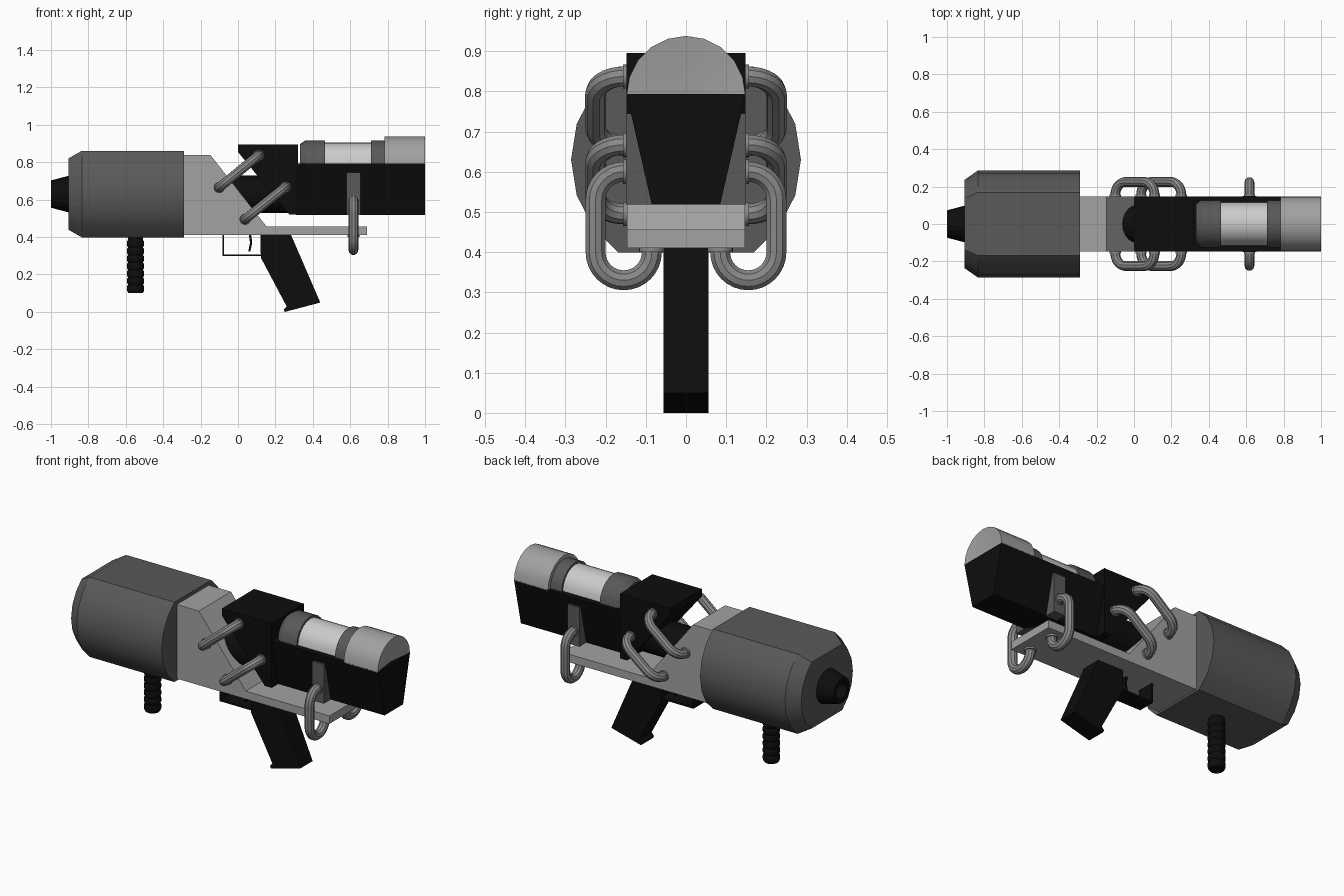
import bpy, bmesh
from math import sin, cos, pi, radians
from mathutils import Vector

if "Cube" in bpy.data.objects:
    bpy.data.objects.remove(bpy.data.objects["Cube"])


def material(name, v):
    m = bpy.data.materials.new(name)
    m.diffuse_color = (v, v, v, 1)
    m.use_nodes = True
    m.node_tree.nodes["Principled BSDF"].inputs["Base Color"].default_value = m.diffuse_color
    return m


BLACK = material("black", 0.004)
DARK = material("dark_grey", 0.1)
PIPE = material("pipe_grey", 0.25)
BODY = material("body_grey", 0.36)
LIGHT = material("light_grey", 0.6)


def finish(name, bm, mat, smooth=False):
    bmesh.ops.remove_doubles(bm, verts=bm.verts, dist=1e-5)
    bmesh.ops.recalc_face_normals(bm, faces=bm.faces)
    me = bpy.data.meshes.new(name)
    bm.to_mesh(me)
    bm.free()
    ob = bpy.data.objects.new(name, me)
    bpy.context.collection.objects.link(ob)
    me.materials.append(mat)
    if smooth:
        shade(ob)
    return ob


def shade(ob):
    bpy.ops.object.select_all(action='DESELECT')
    ob.select_set(True)
    bpy.context.view_layer.objects.active = ob
    bpy.ops.object.shade_smooth_by_angle(angle=radians(32))


def loft(name, rings, mat, smooth=False):
    """Skin closed rings of equal length and cap both ends."""
    bm = bmesh.new()
    vs = [[bm.verts.new(p) for p in ring] for ring in rings]
    n = len(vs[0])
    for a, b in zip(vs, vs[1:]):
        for i in range(n):
            j = (i + 1) % n
            bm.faces.new((a[i], a[j], b[j], b[i]))
    bm.faces.new(vs[0])
    bm.faces.new(vs[-1])
    return finish(name, bm, mat, smooth)


def prism(name, pts, w, mat):
    """Side profile in x,z given thickness along y."""
    return loft(name, [[(x, y, z) for x, z in pts] for y in (-w, w)], mat)


FULL = [radians(18 * i) for i in range(20)]
HALF = FULL[:11]
FLAT = [a for i, a in enumerate(FULL) if i not in (4, 5, 6, 14, 15, 16)]


def lathe(name, profile, mat, centre=(0, 0, 0), axis='x', angles=FULL):
    """Turn (position, radius) pairs about an axis; a partial angle list leaves flats."""
    cx, cy, cz = centre
    spin = {'x': lambda p, r, a: (cx + p, cy + r * cos(a), cz + r * sin(a)),
            'y': lambda p, r, a: (cx + r * cos(a), cy + p, cz + r * sin(a)),
            'z': lambda p, r, a: (cx + r * cos(a), cy + r * sin(a), cz + p)}[axis]
    return loft(name, [[spin(p, r, a) for a in angles] for p, r in profile], mat, True)


def tube(name, pts, bend=0.07, r=0.026):
    """Pipe along a path whose right-angle corners are rounded."""
    pts = [Vector(p) for p in pts]
    path = [pts[0]]
    for a, c, b in zip(pts, pts[1:], pts[2:]):
        u, v = (a - c).normalized(), (b - c).normalized()
        mid = c + bend * (u + v)
        for k in range(9):
            t = k / 8 * pi / 2
            path.append(mid - bend * (v * cos(t) + u * sin(t)))
    path.append(pts[-1])
    cu = bpy.data.curves.new(name, 'CURVE')
    cu.dimensions = '3D'
    cu.bevel_depth = r
    cu.bevel_resolution = 3
    sp = cu.splines.new('POLY')
    sp.points.add(len(path) - 1)
    for q, p in zip(sp.points, path):
        q.co = (*p, 1)
    cu.materials.append(PIPE)
    ob = bpy.data.objects.new(name, cu)
    bpy.context.collection.objects.link(ob)
    bpy.ops.object.select_all(action='DESELECT')
    ob.select_set(True)
    bpy.context.view_layer.objects.active = ob
    bpy.ops.object.convert(target='MESH')
    shade(bpy.context.view_layer.objects.active)


# Flat-topped tank with tapered nose
lathe("tank", [(-0.905, 0.237), (-0.835, 0.286), (-0.29, 0.286)], DARK, (0, 0, 0.63), angles=FLAT)

# Hollow nozzle
lathe("nozzle", [(-0.88, 0.1), (-0.905, 0.098), (-1.0, 0.073), (-1.0, 0.05), (-0.92, 0.045)],
      BLACK, (0, 0, 0.63))

# Ribbed front grip
ribs = [(0.42, 0.042)]
for i in range(7):
    z = 0.385 - i * 0.04
    ribs += [(z, 0.04), (z - 0.01, 0.046), (z - 0.028, 0.046)]
lathe("front_grip", ribs + [(0.11, 0.044), (0.1, 0.038)], BLACK, (-0.548, 0, 0), 'z')

# Body wedge and long lower plate
prism("body", [(-0.30, 0.84), (-0.148, 0.84), (0.153, 0.456), (0.69, 0.456),
               (0.69, 0.41), (-0.30, 0.41)], 0.147, BODY)

# Upper block, connector and tapered rear housing
prism("upper_block", [(0, 0.895), (0.32, 0.895), (0.32, 0.52), (0.275, 0.52), (0, 0.855)], 0.148, BLACK)
lathe("connector", [(0.04, 0.1), (0.3, 0.1)], BLACK, (0, 0, 0.63)).name = "connector"
con = bpy.data.objects["connector"]
for v in con.data.vertices:  # slant the front end to meet the body slope
    if v.co.x < 0.1:
        v.co.x = -0.065 - (v.co.z - 0.73) * 0.78
section = [(-0.148, 0.793), (0.148, 0.793), (0.085, 0.518), (-0.085, 0.518)]
loft("rear_housing", [[(x, y, z) for y, z in section] for x in (0.31, 1.0)], BLACK)

# Half-round canister on top of the housing
top = (0, 0, 0.79)
lathe("canister_core", [(0.45, 0.115), (0.73, 0.115)], LIGHT, top, angles=HALF)
lathe("front_collar", [(0.332, 0.108), (0.36, 0.127), (0.465, 0.127)], DARK, top, angles=HALF)
lathe("rear_collar", [(0.71, 0.127), (0.79, 0.127)], DARK, top, angles=HALF)
lathe("canister_cap", [(0.782, 0.148), (1.0, 0.148), (0.98, 0.0)], BODY, top, angles=HALF)

# Bracket carrying the lower pipes
prism("bracket", [(0.58, 0.745), (0.655, 0.745), (0.655, 0.518), (0.58, 0.518)], 0.149, DARK)

# Mirrored pipes with flanges
for s, side in ((-1, "right"), (1, "left")):
    links = {"upper": ((0.11, 0.837), (-0.1, 0.665)), "middle": ((0.253, 0.667), (0.038, 0.495))}
    flanges = [(0.617, 0.6)]
    for name, ((x1, z1), (x2, z2)) in links.items():
        tube(f"{name}_pipe_{side}", [(x1, s * 0.13, z1), (x1, s * 0.225, z1),
                                     (x2, s * 0.225, z2), (x2, s * 0.13, z2)])
        flanges += [(x1, z1), (x2, z2)]
    tube(f"lower_pipe_{side}", [(0.617, s * 0.13, 0.6), (0.617, s * 0.225, 0.6),
                                (0.617, s * 0.225, 0.33), (0.617, s * 0.085, 0.33),
                                (0.617, s * 0.085, 0.42)], bend=0.0699)
    for i, (x, z) in enumerate(flanges):
        lathe(f"flange_{side}_{i}", [(s * 0.135, 0.03), (s * 0.157, 0.03)], PIPE, (x, 0, z), 'y')
    lathe(f"plate_flange_{side}", [(0.4, 0.032), (0.42, 0.032)], PIPE, (0.617, s * 0.085, 0), 'z')

# Pistol grip
prism("rear_grip", [(0.12, 0.415), (0.282, 0.415), (0.44, 0.05), (0.25, 0.0), (0.245, 0.012),
                    (0.26, 0.03), (0.122, 0.29)], 0.056, BLACK)

# Trigger guard and curved trigger
prism("trigger_guard", [(-0.083, 0.415), (-0.083, 0.298), (0.13, 0.298), (0.13, 0.308),
                        (-0.074, 0.308), (-0.074, 0.415)], 0.05, BLACK)
prism("trigger", [(0.058, 0.415), (0.064, 0.37), (0.055, 0.322), (0.066, 0.322),
                  (0.076, 0.37), (0.07, 0.415)], 0.02, BLACK)
